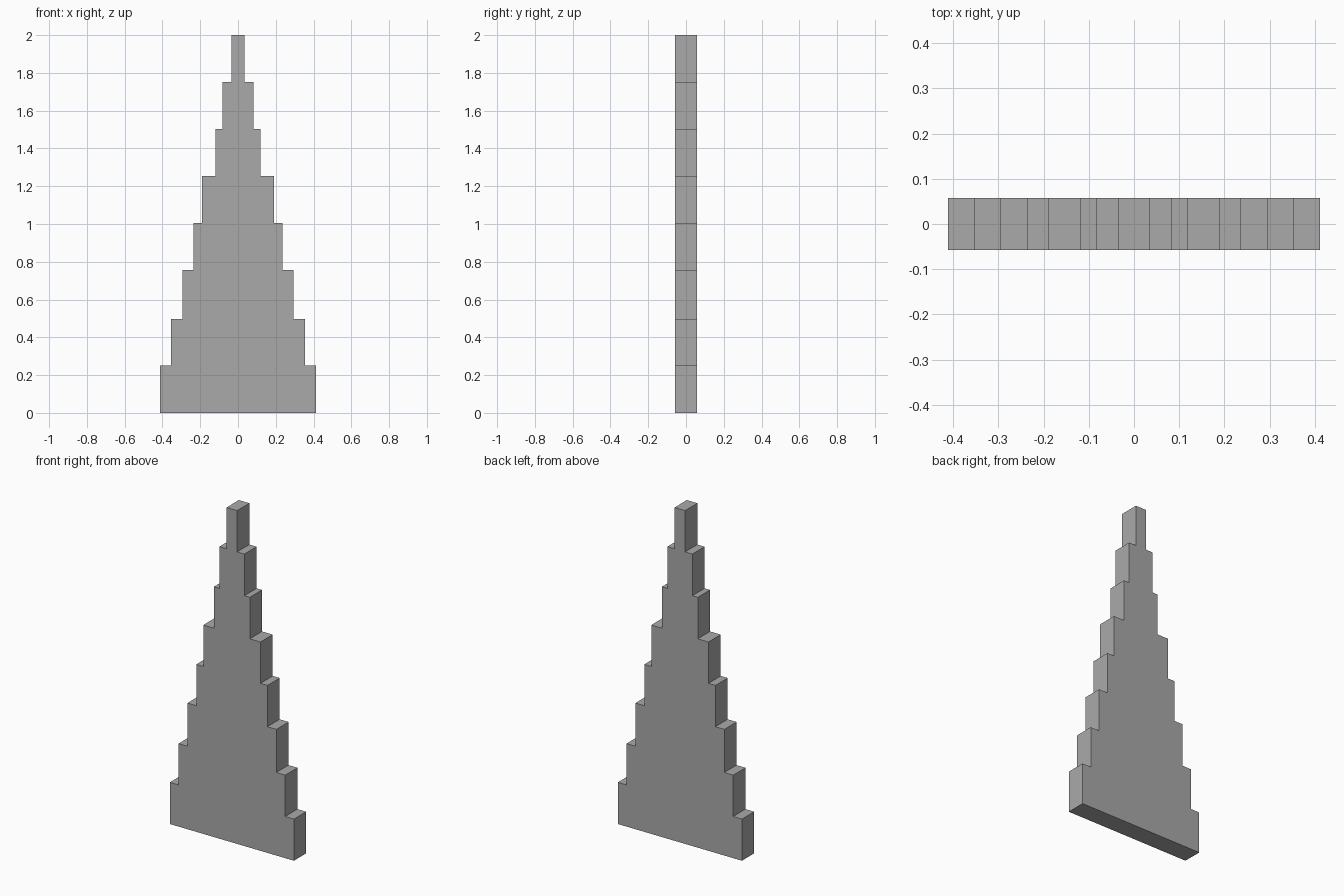
import bpy
import bmesh

cube = bpy.data.objects.get("Cube")
if cube:
    bpy.data.objects.remove(cube, do_unlink=True)

# Plain grey material
GREY = (0.4, 0.4, 0.4, 1.0)
grey = bpy.data.materials.new("plain grey")
grey.use_nodes = True
grey.diffuse_color = GREY
grey.node_tree.nodes["Principled BSDF"].inputs["Base Color"].default_value = GREY

# Half width and top height of each step, from the ground up
STEPS = [(0.412, 0.25), (0.354, 0.498), (0.295, 0.757), (0.236, 1.005),
         (0.19, 1.253), (0.119, 1.502), (0.083, 1.752), (0.035, 2.0)]
HALF_DEPTH = 0.058

# Right edge of the stepped outline, mirrored for the left edge
edge = []
bottom = 0.0
for half_width, top in STEPS:
    edge += [(half_width, bottom), (half_width, top)]
    bottom = top
outline = edge + [(-x, z) for x, z in reversed(edge)]

# Stepped slab: outline extruded through its depth
bm = bmesh.new()
front = bm.faces.new([bm.verts.new((x, -HALF_DEPTH, z)) for x, z in outline])
result = bmesh.ops.extrude_face_region(bm, geom=[front], use_keep_orig=True)
back_verts = [v for v in result["geom"] if isinstance(v, bmesh.types.BMVert)]
bmesh.ops.translate(bm, verts=back_verts, vec=(0, 2 * HALF_DEPTH, 0))
bmesh.ops.recalc_face_normals(bm, faces=bm.faces)
mesh = bpy.data.meshes.new("stepped_slab")
bm.to_mesh(mesh)
bm.free()
mesh.materials.append(grey)
slab = bpy.data.objects.new("stepped_slab", mesh)
bpy.context.collection.objects.link(slab)
